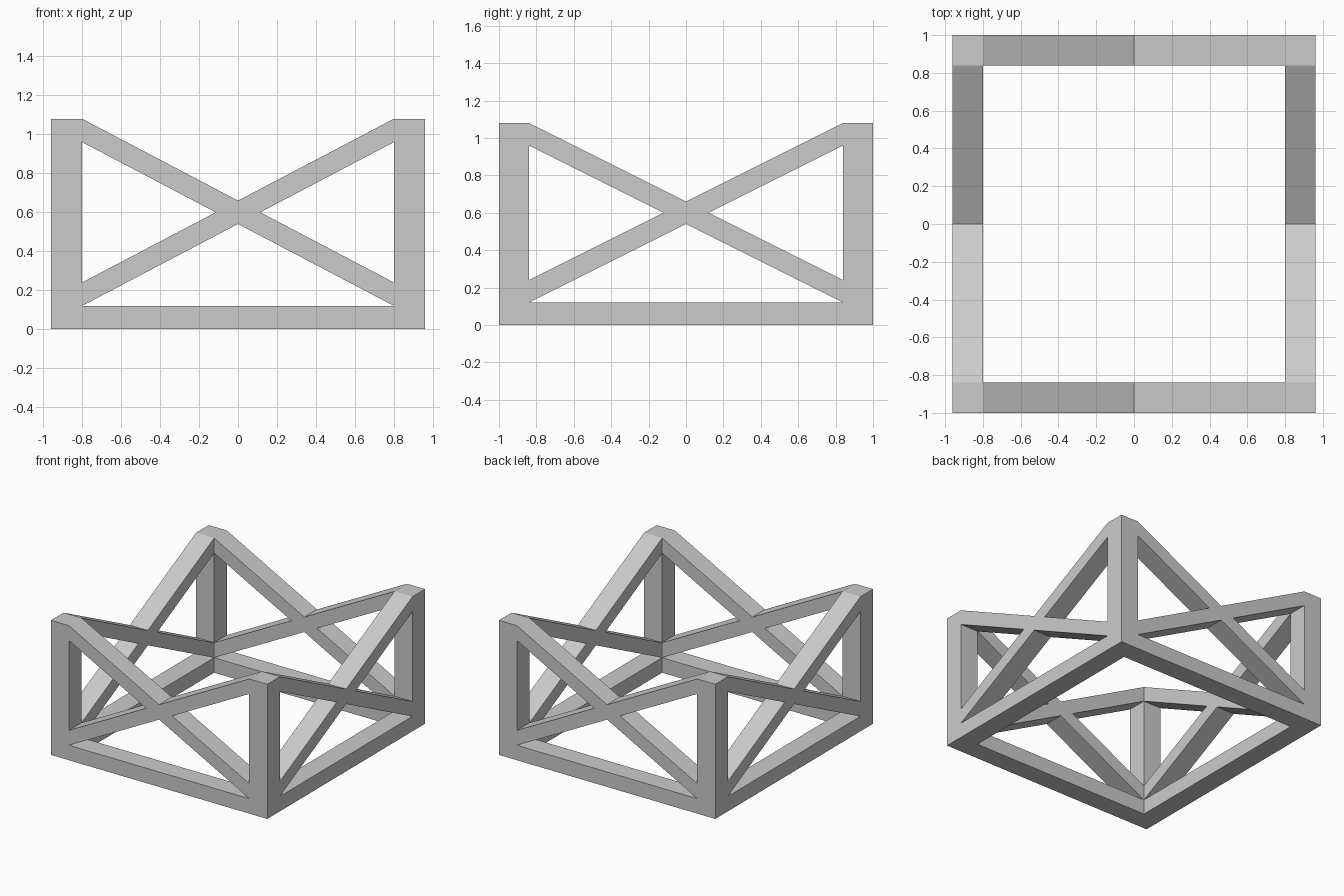
import bpy, bmesh
from mathutils import Matrix, Vector
from math import pi

if "Cube" in bpy.data.objects:
    bpy.data.objects.remove(bpy.data.objects["Cube"])

HX, HY = 0.96, 1.0      # half width and half depth
T, RAIL, TOP = 0.16, 0.12, 1.08   # beam thickness, base height, total height


def finish(bm, name):
    bmesh.ops.recalc_face_normals(bm, faces=bm.faces)
    mesh = bpy.data.meshes.new(name)
    bm.to_mesh(mesh)
    bm.free()
    obj = bpy.data.objects.new(name, mesh)
    bpy.context.collection.objects.link(obj)
    return obj


def prism(name, points, depth):
    """Extrude a closed outline along a vector."""
    bm = bmesh.new()
    face = bm.faces.new([bm.verts.new(p) for p in points])
    ext = bmesh.ops.extrude_face_region(bm, geom=[face], use_keep_orig=True)
    verts = [g for g in ext["geom"] if isinstance(g, bmesh.types.BMVert)]
    bmesh.ops.translate(bm, vec=depth, verts=verts)
    return finish(bm, name)


def cross_brace(name, half, outer, angle):
    """X-shaped brace between two posts, turned to its side of the frame."""
    c = half / 7        # half width of the crossing
    mid = (TOP + RAIL) / 2
    t = RAIL / 2
    outline = [(-half, TOP), (0, mid + t), (half, TOP), (half, TOP - RAIL),
               (c, mid), (half, 2 * RAIL), (half, RAIL), (0, mid - t),
               (-half, RAIL), (-half, 2 * RAIL), (-c, mid), (-half, TOP - RAIL)]
    obj = prism(name, [(x, -outer, z) for x, z in outline], Vector((0, T, 0)))
    obj.data.transform(Matrix.Rotation(angle, 4, 'Z'))


# base frame: mitred ring of four rails
bm = bmesh.new()
corners = [(-1, -1), (1, -1), (1, 1), (-1, 1)]
loops = []
for inset, z in ((0, 0), (0, RAIL), (T, RAIL), (T, 0)):
    loops.append([bm.verts.new((sx * (HX - inset), sy * (HY - inset), z))
                  for sx, sy in corners])
for a in range(4):
    for i in range(4):
        p, q, j = loops[a], loops[(a + 1) % 4], (i + 1) % 4
        bm.faces.new((p[i], p[j], q[j], q[i]))
finish(bm, "base_frame")

# corner posts
for sx, sy in corners:
    name = f"{'front' if sy < 0 else 'back'}_{'left' if sx < 0 else 'right'}_post"
    x0, x1 = sx * HX, sx * (HX - T)
    y0, y1 = sy * HY, sy * (HY - T)
    prism(name, [(x0, y0, RAIL), (x1, y0, RAIL), (x1, y1, RAIL), (x0, y1, RAIL)],
          Vector((0, 0, TOP - RAIL)))

# crossed braces on all four sides
cross_brace("front_brace", HX - T, HY, 0)
cross_brace("right_brace", HY - T, HX, pi / 2)
cross_brace("back_brace", HX - T, HY, pi)
cross_brace("left_brace", HY - T, HX, -pi / 2)
